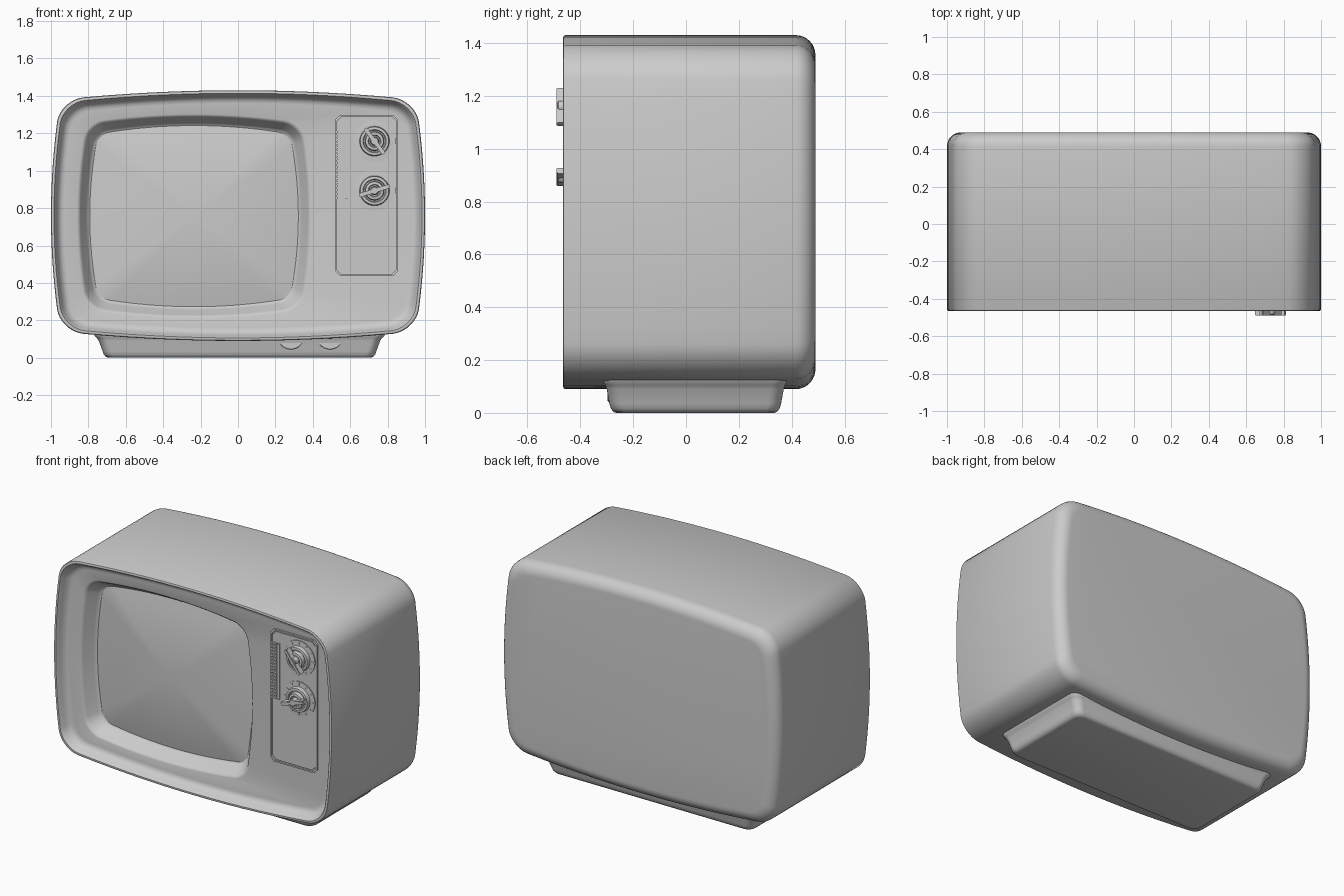
import bpy, bmesh, math
from mathutils import Matrix, Vector

if "Cube" in bpy.data.objects:
    bpy.data.objects.remove(bpy.data.objects["Cube"])


def finish(bm, name, angle=35):
    bmesh.ops.recalc_face_normals(bm, faces=bm.faces)
    me = bpy.data.meshes.new(name)
    bm.to_mesh(me)
    bm.free()
    ob = bpy.data.objects.new(name, me)
    bpy.context.collection.objects.link(ob)
    bpy.context.view_layer.objects.active = ob
    ob.select_set(True)
    bpy.ops.object.shade_smooth_by_angle(angle=math.radians(angle))
    ob.select_set(False)
    return ob


def outline(cu, cv, hu, hv, r, bow_u=0, bow_v=0, arc=8, side=14):
    """Rounded rectangle whose sides bow outwards."""
    pts = []
    for k, (su, sv) in enumerate([(1, 1), (-1, 1), (-1, -1), (1, -1)]):
        for i in range(arc + 1):
            a = math.pi / 2 * (k + i / arc)
            pts.append((su * (hu - r) + r * math.cos(a), sv * (hv - r) + r * math.sin(a)))
    full = []
    for i, p in enumerate(pts):
        q = pts[(i + 1) % len(pts)]
        n = side if i % (arc + 1) == arc else 1
        full += [(p[0] + (q[0] - p[0]) * t / n, p[1] + (q[1] - p[1]) * t / n) for t in range(n)]
    return [(cu + u * (1 - bow_u / hu * (v / hv) ** 2),
             cv + v * (1 - bow_v / hv * (u / hu) ** 2)) for u, v in full]


def loft(name, rings, axis='y', cap=(True, True), closed=False, angle=35):
    """Skin (outline, depth) rings stacked along y or z."""
    bm = bmesh.new()
    loops = [[bm.verts.new((u, d, v) if axis == 'y' else (u, v, d)) for u, v in pts]
             for pts, d in rings]
    pairs = list(zip(loops, loops[1:]))
    if closed:
        pairs.append((loops[-1], loops[0]))
    for a, b in pairs:
        n = len(a)
        for i in range(n):
            j = (i + 1) % n
            bm.faces.new((a[i], a[j], b[j], b[i]))
    if not closed:
        if cap[0]:
            bm.faces.new(loops[0])
        if cap[1]:
            bm.faces.new(loops[-1])
    return finish(bm, name, angle)


def lathe(name, x, z, profile, steps=48):
    """Turned part around an axis running along y."""
    bm = bmesh.new()
    rings = [[bm.verts.new((x + r * math.cos(2 * math.pi * i / steps), y,
                            z + r * math.sin(2 * math.pi * i / steps)))
              for i in range(steps)] for r, y in profile]
    for a, b in zip(rings, rings[1:]):
        for i in range(steps):
            j = (i + 1) % steps
            bm.faces.new((a[i], a[j], b[j], b[i]))
    bm.faces.new(rings[0])
    bm.faces.new(rings[-1])
    return finish(bm, name)


def boxes(name, items, bevel=0.0):
    """Boxes given as (centre, size, turn about y) joined in one part."""
    bm = bmesh.new()
    for c, s, turn in items:
        m = Matrix.Translation(Vector(c)) @ Matrix.Rotation(math.radians(-turn), 4, 'Y') @ Matrix.Diagonal((*s, 1))
        bmesh.ops.create_cube(bm, size=1, matrix=m)
    if bevel:
        bmesh.ops.bevel(bm, geom=bm.edges[:], offset=bevel, segments=2, affect='EDGES')
    return finish(bm, name)


# Cabinet: rounded back, shell, thin rim, sunken fascia and screen surround
def shell(d, r=0.13):
    return outline(0, 0.76, 1 - d, 0.67 - d, r, 0.05, 0.05)


def opening(d, r):
    return outline(-0.235, 0.757, 0.625 - d, 0.545 - d * 0.9, r, 0.045, 0.045)


R = 0.075
rings = []
for i in range(9):
    a = math.pi / 2 * i / 8
    rings.append((shell(R * (1 - math.sin(a)), 0.13 - 0.05 * (1 - math.sin(a))),
                  0.49 - R * (1 - math.cos(a))))
for d, y in [(0, -0.457), (0.003, -0.463), (0.008, -0.465), (0.016, -0.465), (0.02, -0.46),
             (0.028, -0.435), (0.042, -0.412), (0.055, -0.403), (0.07, -0.40)]:
    rings.append((shell(d, 0.13 - d * 0.5), y))
for d, r, y in [(0, 0.1, -0.40), (0.01, 0.096, -0.396), (0.018, 0.09, -0.385),
                (0.05, 0.075, -0.325), (0.058, 0.07, -0.315), (0.068, 0.065, -0.31)]:
    rings.append((opening(d, r), y))
loft("cabinet", rings, cap=(True, False))

# Bulging picture tube
edge = opening(0.066, 0.065)
rings = []
for i in range(12):
    s = 1 - i / 12
    rings.append(([(-0.235 + (u + 0.235) * s, 0.757 + (v - 0.757) * s) for u, v in edge],
                  -0.31 - 0.05 * (1 - s * s)))
loft("screen", rings, cap=(False, True))

# Control panel with a raised border and clipped corners
def plate(d):
    return outline(0.688, 0.868, 0.168 - d, 0.43 - d, 0.025, arc=1, side=1)


loft("control_border", [(plate(0), -0.395), (plate(0), -0.412), (plate(0.009), -0.412),
                        (plate(0.009), -0.395)], closed=True, angle=20)
loft("control_plate", [(plate(0.014), -0.395), (plate(0.014), -0.408)], cap=(False, True), angle=20)

# Two stepped dials with bar grips and scale marks
dial = [(0.112, -0.40), (0.112, -0.414), (0.08, -0.416), (0.076, -0.44), (0.062, -0.442),
        (0.058, -0.432), (0.052, -0.432), (0.048, -0.456), (0.034, -0.458), (0.03, -0.45),
        (0.024, -0.45), (0.022, -0.482), (0.018, -0.486)]
for label, z, turn in [("upper", 1.158, -53), ("lower", 0.893, 17)]:
    lathe(label + "_dial", 0.73, z, dial)
    boxes(label + "_grip", [((0.73, -0.468, z), (0.17, 0.044, 0.022), turn)], 0.003)
    marks = []
    for k in range(12):
        a = math.radians(30 * k)
        marks.append(((0.73 + 0.096 * math.cos(a), -0.415, z + 0.096 * math.sin(a)),
                      (0.014, 0.006, 0.004), 30 * k))
    boxes(label + "_dial_marks", marks)

# Ribbed slider strip beside the dials
boxes("slider_ribs", [((0.549, -0.41, 0.855 + 0.0207 * i), (0.038, 0.012, 0.011), 0)
                      for i in range(18)])
boxes("slider_rail", [((0.58, -0.411, 1.03), (0.016, 0.014, 0.365), 0)], 0.002)

# Flared plinth
rings = []
for z, hx, hy in [(0.15, 0.785, 0.352), (0.118, 0.775, 0.348), (0.105, 0.762, 0.34),
                  (0.09, 0.752, 0.335), (0.035, 0.732, 0.325), (0.016, 0.725, 0.319),
                  (0.004, 0.714, 0.31), (0, 0.70, 0.298)]:
    rings.append((outline(0.008, 0.035, hx, hy, 0.05, side=1), z))
loft("plinth", rings, axis='z')

# Half-hidden knobs under the front edge
for label, x in [("left", 0.283), ("right", 0.492)]:
    lathe(label + "_under_knob", x, 0.117,
          [(0.075, -0.24), (0.075, -0.293), (0.07, -0.298), (0.018, -0.298),
           (0.018, -0.345), (0.014, -0.35)], 32)
